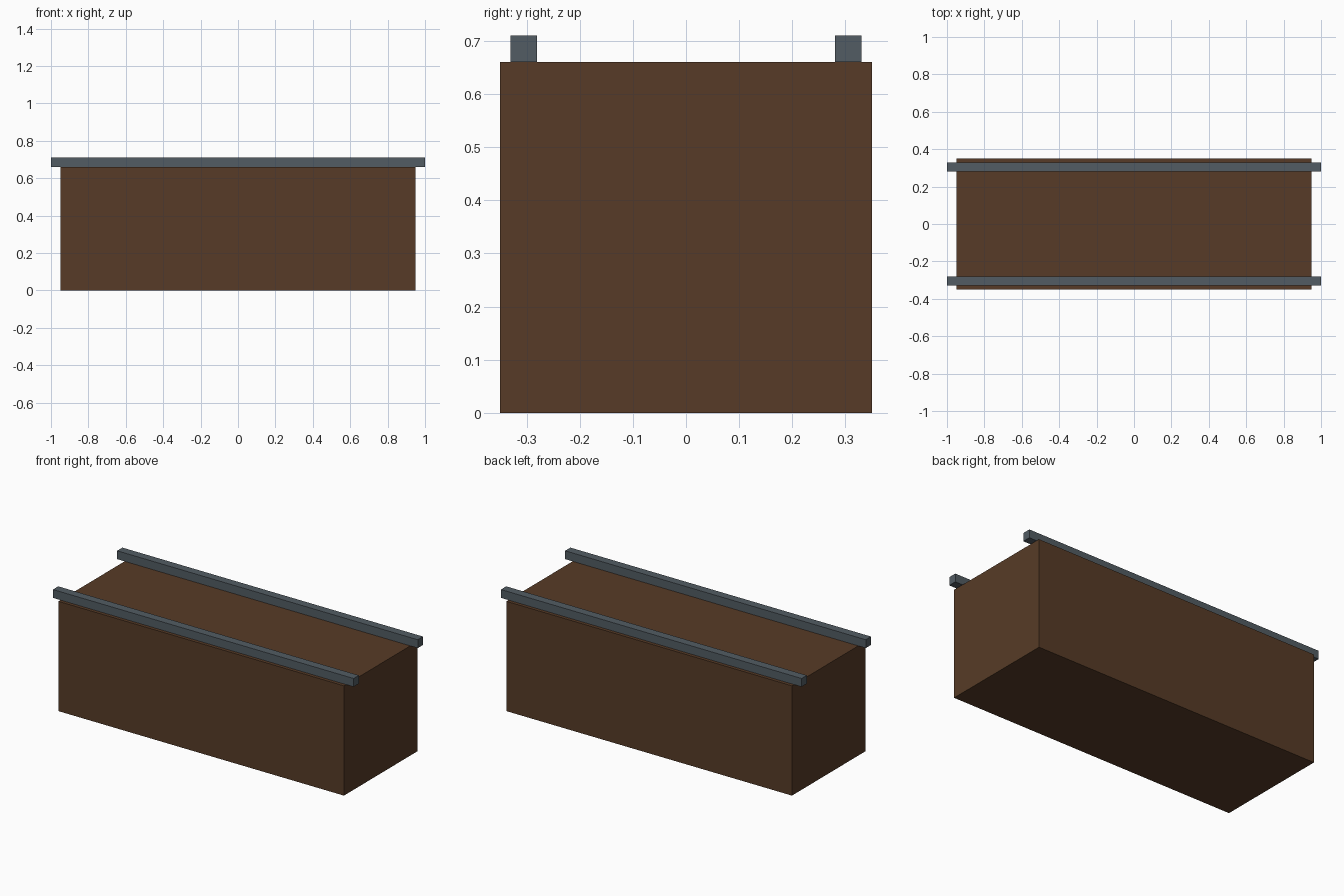
import bpy

if "Cube" in bpy.data.objects:
    bpy.data.objects.remove(bpy.data.objects["Cube"])


def material(name, color):
    mat = bpy.data.materials.new(name)
    mat.diffuse_color = color
    mat.use_nodes = True
    mat.node_tree.nodes["Principled BSDF"].inputs["Base Color"].default_value = mat.diffuse_color
    return mat


def box(name, size, center, mat):
    bpy.ops.mesh.primitive_cube_add(size=1, location=center)
    obj = bpy.context.object
    obj.name = name
    obj.scale = size
    bpy.ops.object.transform_apply(location=False, rotation=False, scale=True)
    obj.data.materials.append(mat)
    return obj


wood = material("dark_wood", (0.095, 0.044, 0.020, 1))
metal = material("grey_metal", (0.085, 0.107, 0.125, 1))

# Solid body
box("body", (1.9, 0.7, 0.66), (0, 0, 0.33), wood)

# Rails along both long top edges, overhanging the ends
for name, side in (("front_rail", -1), ("back_rail", 1)):
    box(name, (2.0, 0.05, 0.05), (0, side * 0.305, 0.685), metal)
